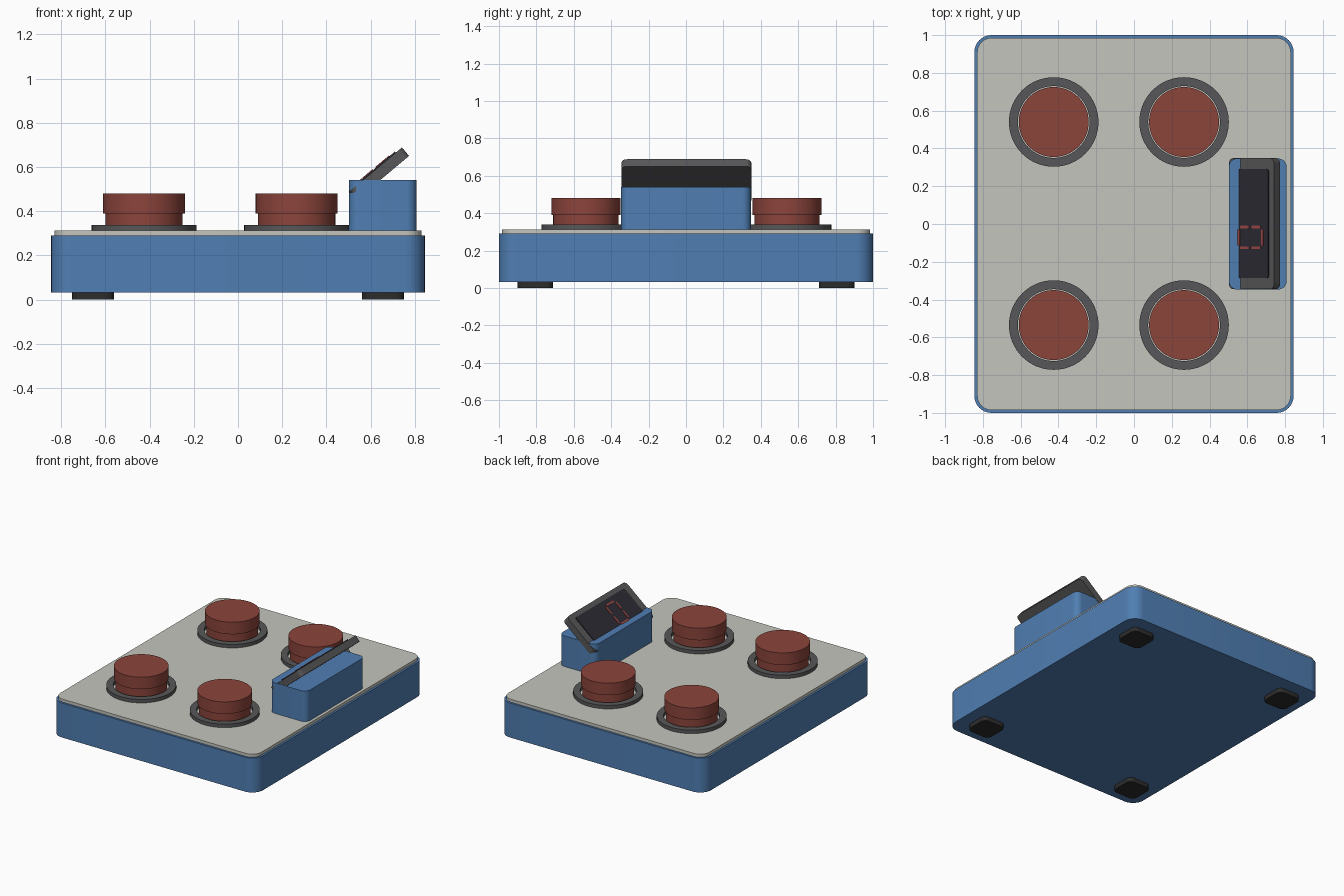
import bpy, bmesh
from math import sin, cos, pi, radians
from mathutils import Matrix, Vector

cube = bpy.data.objects.get("Cube")
if cube:
    bpy.data.objects.remove(cube, do_unlink=True)


def material(name, rgb):
    mat = bpy.data.materials.new(name)
    mat.use_nodes = True
    color = (*rgb, 1)
    mat.diffuse_color = color
    mat.node_tree.nodes["Principled BSDF"].inputs["Base Color"].default_value = color
    return mat


BLUE = material("blue casing", (0.08, 0.21, 0.45))
CREAM = material("warm light grey", (0.56, 0.56, 0.52))
RED = material("brick red", (0.26, 0.058, 0.044))
GREY = material("dark grey", (0.095, 0.095, 0.1))
BLACK = material("rubber black", (0.025, 0.025, 0.026))
GLASS = material("screen black", (0.025, 0.025, 0.034))
LED = material("display red", (0.34, 0.065, 0.06))


def finish(name, bm, mat, matrix):
    bmesh.ops.recalc_face_normals(bm, faces=bm.faces)
    mesh = bpy.data.meshes.new(name)
    bm.to_mesh(mesh)
    bm.free()
    mesh.materials.append(mat)
    obj = bpy.data.objects.new(name, mesh)
    bpy.context.collection.objects.link(obj)
    obj.matrix_world = matrix
    bpy.ops.object.select_all(action='DESELECT')
    obj.select_set(True)
    bpy.context.view_layer.objects.active = obj
    bpy.ops.object.shade_smooth_by_angle(angle=radians(35))
    return obj


def slab(name, half_x, half_y, z0, z1, radius, mat, matrix=Matrix(), steps=8):
    """Rectangle with rounded corners, extruded from z0 to z1."""
    bm = bmesh.new()
    verts = []
    for i, (sx, sy) in enumerate(((1, 1), (-1, 1), (-1, -1), (1, -1))):
        for k in range(steps + 1):
            a = (i + k / steps) * pi / 2
            verts.append(bm.verts.new((sx * (half_x - radius) + radius * cos(a),
                                       sy * (half_y - radius) + radius * sin(a), z0)))
    face = bm.faces.new(verts)
    top = bmesh.ops.extrude_face_region(bm, geom=[face], use_keep_orig=True)["geom"]
    bmesh.ops.translate(bm, vec=(0, 0, z1 - z0),
                        verts=[v for v in top if isinstance(v, bmesh.types.BMVert)])
    return finish(name, bm, mat, matrix)


def lathe(name, profile, closed, mat, x, y, sides=64):
    """Spin an (r, z) profile about the vertical axis."""
    bm = bmesh.new()
    verts = [bm.verts.new((r, 0, z)) for r, z in profile]
    pairs = list(zip(verts, verts[1:])) + ([(verts[-1], verts[0])] if closed else [])
    edges = [bm.edges.new(p) for p in pairs]
    bmesh.ops.spin(bm, geom=verts + edges, cent=(0, 0, 0), axis=(0, 0, 1),
                   angle=2 * pi, steps=sides, use_merge=True)
    bmesh.ops.remove_doubles(bm, verts=bm.verts, dist=1e-5)
    return finish(name, bm, mat, Matrix.Translation((x, y, 0)))


# Casing, top plate
slab("casing", 0.845, 1.0, 0.033, 0.29, 0.09, BLUE)
slab("top_plate", 0.83, 0.985, 0.29, 0.312, 0.075, CREAM)

# Feet
for x, side in ((0.655, "left"), (-0.655, "right")):
    for y, end in ((-0.805, "front"), (0.805, "back")):
        slab(f"{end}_{side}_foot", 0.095, 0.095, 0, 0.034, 0.04, BLACK,
             Matrix.Translation((x, y, 0)))

# Push buttons with collars
collar = [(0.19, 0.311), (0.237, 0.311), (0.237, 0.338), (0.19, 0.338)]
cap = [(0, 0.311), (0.175, 0.311), (0.175, 0.39), (0.185, 0.39), (0.185, 0.48), (0, 0.48)]
for x, side in ((0.265, "left"), (-0.425, "right")):
    for y, end in ((-0.535, "front"), (0.54, "back")):
        lathe(f"{end}_{side}_collar", collar, True, GREY, x, y)
        lathe(f"{end}_{side}_button", cap, False, RED, x, y)

# Display housing and tilted display
slab("display_housing", 0.153, 0.347, 0.311, 0.54, 0.045, BLUE,
     Matrix.Translation((0.655, 0, 0)))
tilt = Matrix.Translation((0.622, 0.002, 0.588)) @ Matrix.Rotation(radians(-40), 4, 'Y')
slab("display_frame", 0.156, 0.347, -0.05, 0, 0.03, GREY, tilt)
slab("display_screen", 0.12, 0.288, -0.005, 0.006, 0.012, GLASS, tilt)

# Lit segments forming a zero
DIGIT_Y, HALF_H, HALF_W, BAR = -0.073, 0.08, 0.055, 0.007


def segment(name, x, y, half_x, half_y):
    slab(name, half_x, half_y, 0.005, 0.01, 0.003, LED,
         tilt @ Matrix.Translation((x, DIGIT_Y + y, 0)), steps=2)


for s, level in ((1, "upper"), (-1, "lower")):
    segment(f"{level}_cross_segment", s * HALF_H, 0, BAR, HALF_W - 0.012)
    for t, side in ((1, "left"), (-1, "right")):
        segment(f"{level}_{side}_segment", s * HALF_H / 2, t * HALF_W, HALF_H / 2 - 0.009, BAR)
